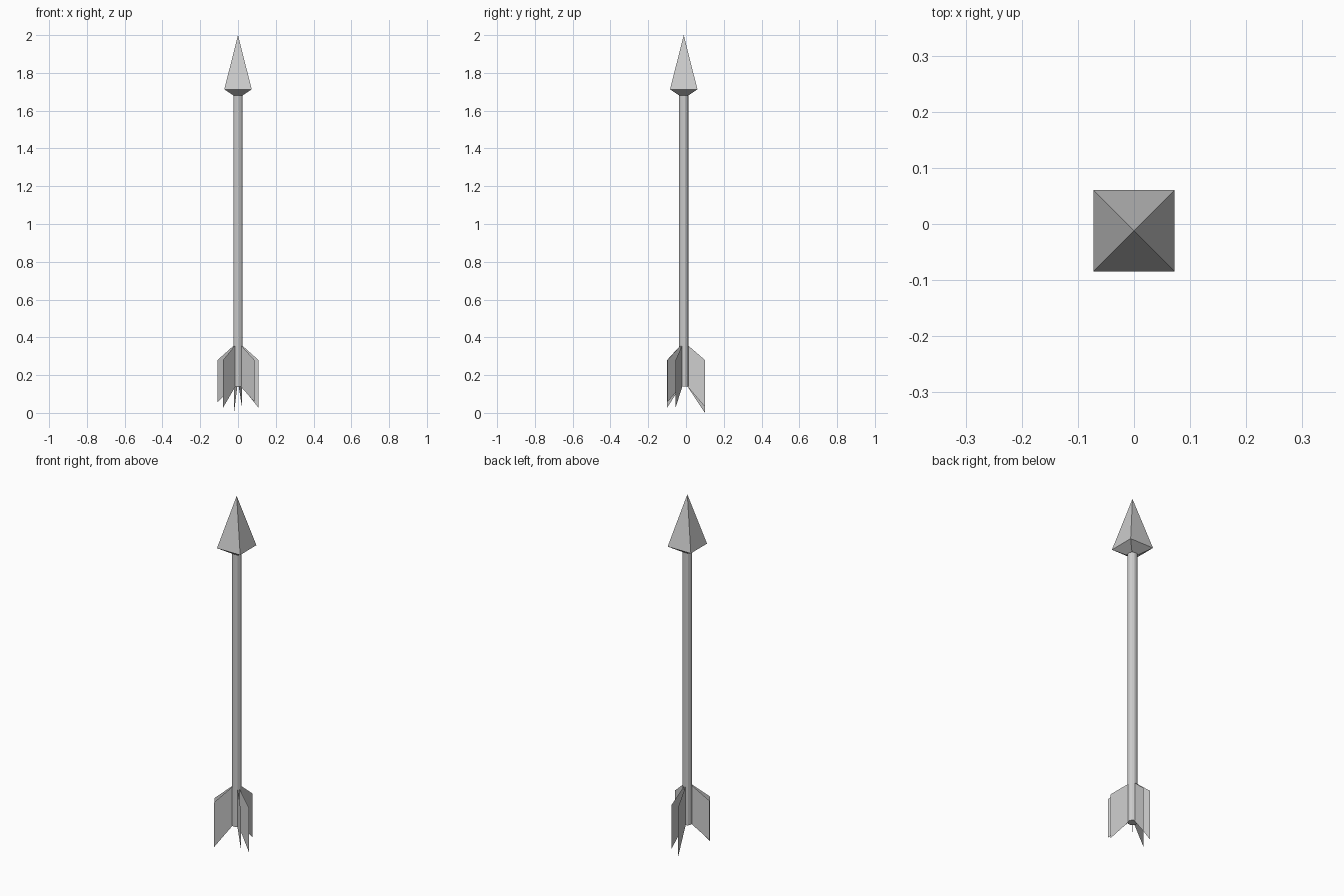
import bpy, bmesh, math

if "Cube" in bpy.data.objects:
    bpy.data.objects.remove(bpy.data.objects["Cube"])

CY = -0.012  # arrow axis offset in y


def make_object(name, bm):
    bmesh.ops.recalc_face_normals(bm, faces=bm.faces)
    me = bpy.data.meshes.new(name)
    bm.to_mesh(me)
    bm.free()
    ob = bpy.data.objects.new(name, me)
    bpy.context.collection.objects.link(ob)
    return ob


def lathe(name, profile, sides, phase):
    """Stack of (radius, z) rings; a zero radius makes a point."""
    bm = bmesh.new()
    rings = []
    for r, z in profile:
        if r == 0:
            rings.append([bm.verts.new((0, CY, z))] * sides)
        else:
            rings.append([bm.verts.new((r * math.cos(phase + math.tau * i / sides),
                                        CY + r * math.sin(phase + math.tau * i / sides), z))
                          for i in range(sides)])
    for a, b in zip(rings, rings[1:]):
        for i in range(sides):
            j = (i + 1) % sides
            bm.faces.new(list(dict.fromkeys((a[i], a[j], b[j], b[i]))))
    for ring in (rings[0], rings[-1]):
        if ring[0] is not ring[1]:
            bm.faces.new(ring)
    return make_object(name, bm)


# Shaft
shaft = lathe("shaft", [(0.025, 0.14), (0.025, 1.69)], 12, math.pi / 12)

# Square pointed head with a short tapered underside
q = math.sqrt(2)
lathe("arrow_head", [(0.024 * q, 1.68), (0.0725 * q, 1.713), (0, 2.0)], 4, math.pi / 4)

# Three split feathers, each a pair of thin vanes: outer x, y and lowest z
vanes = [(0.021, 0.100, 0.032), (-0.021, 0.100, 0.0),
         (-0.108, -0.055, 0.058), (-0.079, -0.100, 0.028),
         (0.087, -0.098, 0.058), (0.108, -0.055, 0.028)]
for n, (x, y, low) in enumerate(vanes):
    bm = bmesh.new()
    length = math.hypot(x, y - CY)
    k = 0.02 / length
    ix, iy = x * k, CY + (y - CY) * k
    bm.faces.new([bm.verts.new(p) for p in
                  ((ix, iy, 0.14), (x, y, low), (x, y, 0.28), (ix, iy, 0.36))])
    make_object(f"feather_vane_{n + 1}", bm)
